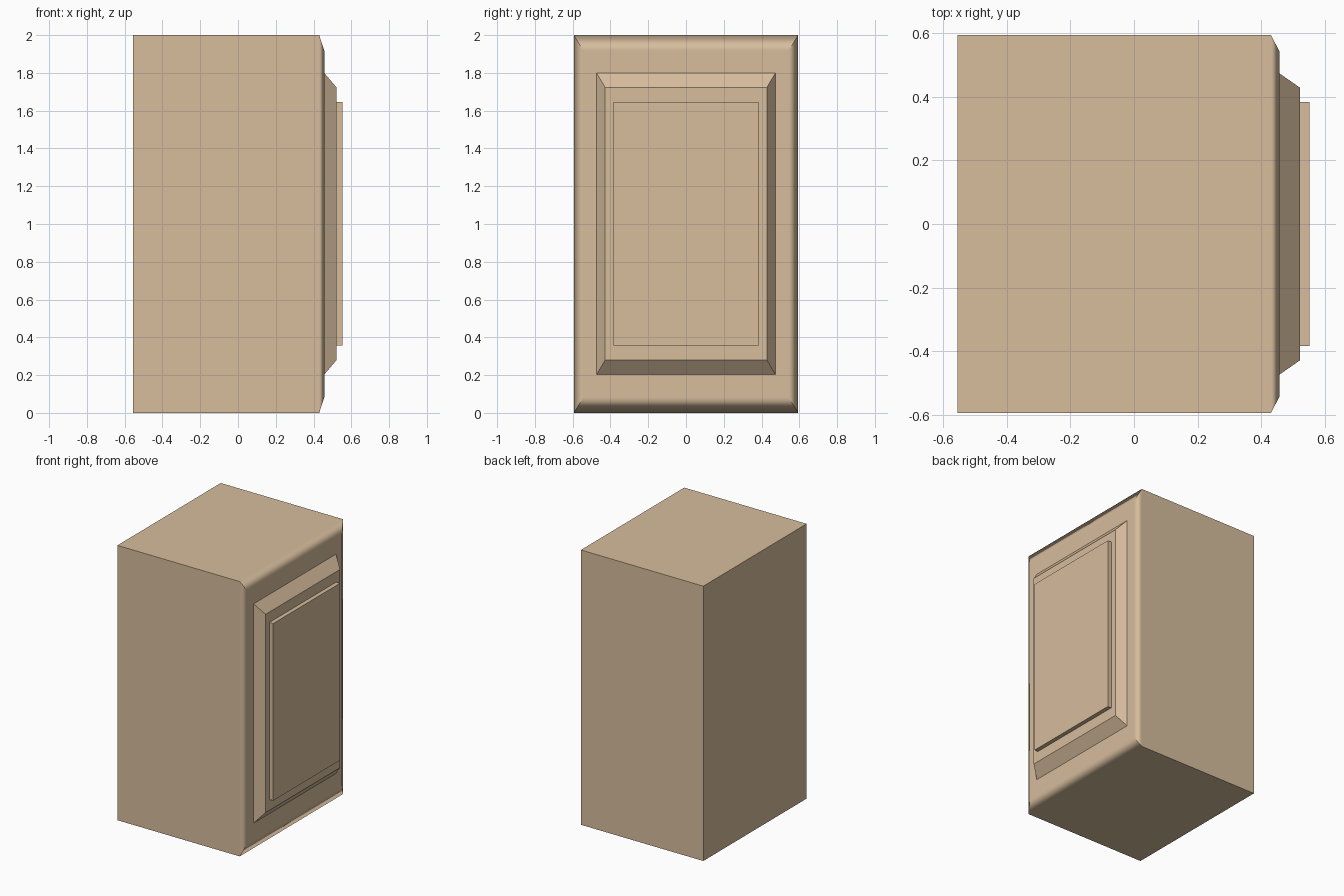
import bpy, bmesh

if "Cube" in bpy.data.objects:
    bpy.data.objects.remove(bpy.data.objects["Cube"])

wood = bpy.data.materials.new("light_wood")
wood.diffuse_color = (0.68, 0.51, 0.34, 1)
wood.use_nodes = True
wood.node_tree.nodes["Principled BSDF"].inputs["Base Color"].default_value = wood.diffuse_color


def stepped_block(name, sections, soft=False):
    """Loft rectangles (x, half_width, z_low, z_high) along x, capped at both ends."""
    bm = bmesh.new()
    rings = [[bm.verts.new((x, y, z)) for y, z in
              ((-w, lo), (w, lo), (w, hi), (-w, hi))] for x, w, lo, hi in sections]
    bm.faces.new(rings[0][::-1])
    bm.faces.new(rings[-1])
    for a, b in zip(rings, rings[1:]):
        for i in range(4):
            j = (i + 1) % 4
            bm.faces.new((a[i], a[j], b[j], b[i]))
    bmesh.ops.recalc_face_normals(bm, faces=bm.faces)
    if soft:
        # lengthwise corners and the back rim stay crisp, the door edge is soft
        for f in bm.faces:
            f.smooth = True
        back = sections[0][0]
        for e in bm.edges:
            xs = [v.co.x for v in e.verts]
            e.smooth = abs(xs[0] - xs[1]) < 1e-4 and xs[0] > back + 0.01
    me = bpy.data.meshes.new(name)
    bm.to_mesh(me)
    bm.free()
    me.materials.append(wood)
    ob = bpy.data.objects.new(name, me)
    bpy.context.collection.objects.link(ob)
    if soft:
        mod = ob.modifiers.new("soft_edge", 'WEIGHTED_NORMAL')
        mod.keep_sharp = True
        mod.weight = 100
    return ob


# Cabinet body with softened edge around the door side
stepped_block("cabinet_body", [(-0.555, 0.594, 0, 2), (0.43, 0.594, 0, 2),
                               (0.457, 0.543, 0.083, 1.917)], soft=True)
# Sloped door frame
stepped_block("door_frame", [(0.456, 0.474, 0.202, 1.8), (0.522, 0.428, 0.28, 1.723)])
# Raised centre panel
stepped_block("door_panel", [(0.521, 0.384, 0.358, 1.647), (0.552, 0.384, 0.358, 1.647)])
